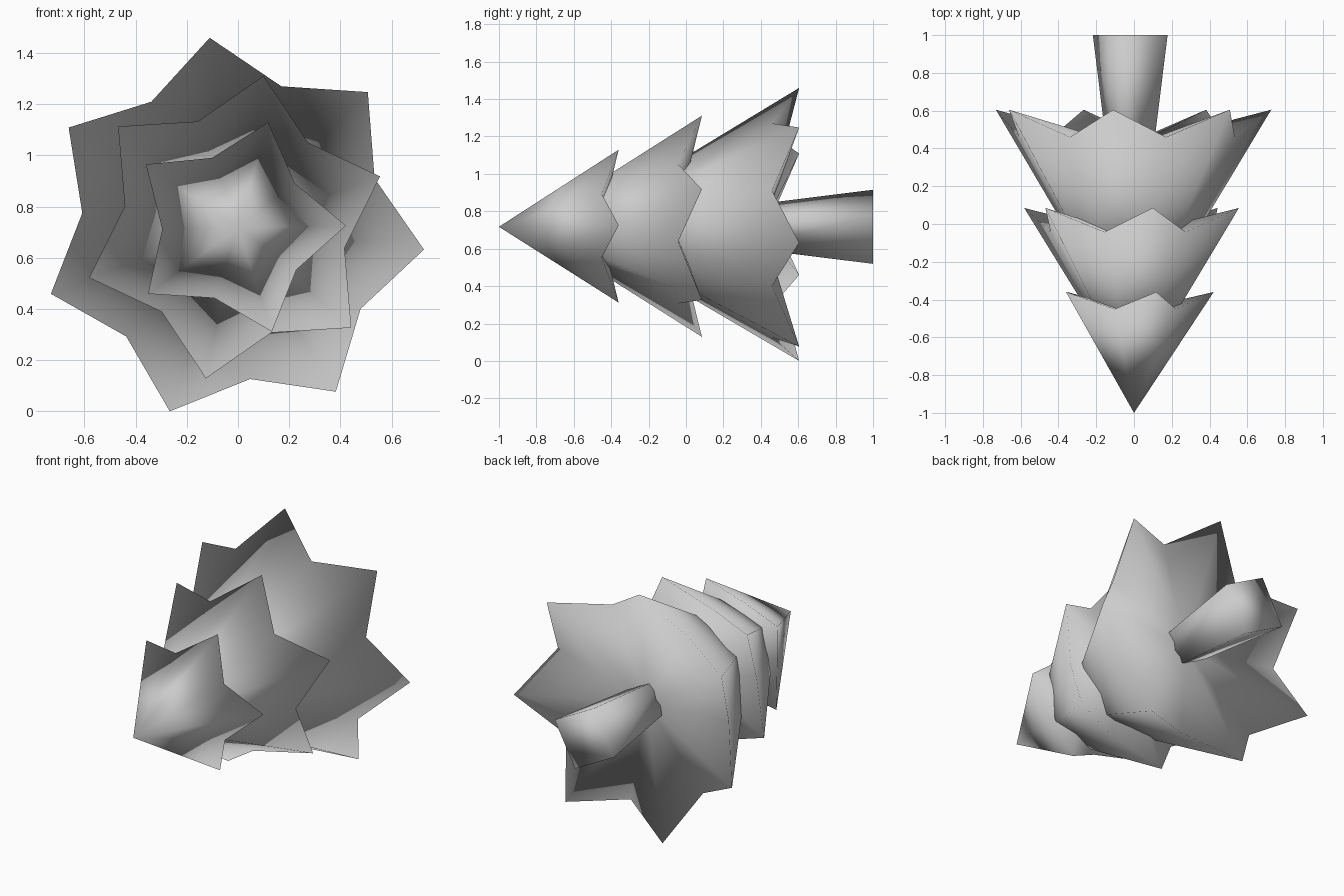
import bpy
import bmesh
from math import cos, sin, radians, pi

cube = bpy.data.objects.get("Cube")
if cube:
    bpy.data.objects.remove(cube, do_unlink=True)

# Single matte grey for the whole tree
GREY = (0.6, 0.6, 0.6, 1.0)
grey = bpy.data.materials.new("plain_grey")
grey.use_nodes = True
grey.diffuse_color = GREY
shader = grey.node_tree.nodes["Principled BSDF"]
shader.inputs["Base Color"].default_value = GREY
shader.inputs["Roughness"].default_value = 0.9


def finish(bm, name):
    """Turn a bmesh into a smooth shaded grey object."""
    bmesh.ops.recalc_face_normals(bm, faces=bm.faces)
    for face in bm.faces:
        face.smooth = True
    mesh = bpy.data.meshes.new(name)
    bm.to_mesh(mesh)
    bm.free()
    mesh.materials.append(grey)
    obj = bpy.data.objects.new(name, mesh)
    bpy.context.collection.objects.link(obj)


def ring_point(bm, cx, cz, radius, angle, y):
    return bm.verts.new((cx + radius * cos(angle), y, cz + radius * sin(angle)))


def star_tier(name, points, turn, centre, tip, outer, inner, under_y):
    """Cone lying along y with a star rim; outer and inner are (radius, y)."""
    bm = bmesh.new()
    cx, cz = centre
    rim = []
    for i in range(points * 2):
        radius, y = inner if i % 2 else outer
        rim.append(ring_point(bm, cx, cz, radius, radians(turn) + i * pi / points, y))
    apex = bm.verts.new(tip)
    under = bm.verts.new((cx, under_y, cz))
    for a, b in zip(rim, rim[1:] + rim[:1]):
        bm.faces.new((a, b, apex))
        bm.faces.new((b, a, under))
    finish(bm, name)


# Foliage, from the tip to the widest tier
star_tier("top_foliage", 5, 1, (-0.008, 0.718), (0, -1, 0.717),
          (0.43, -0.36), (0.288, -0.45), -0.46)
star_tier("middle_foliage", 6, 19.2, (-0.013, 0.72), (-0.005, -0.85, 0.718),
          (0.602, 0.085), (0.437, -0.042), -0.06)
star_tier("lower_foliage", 7, -6.1, (-0.022, 0.712), (-0.01, -0.62, 0.717),
          (0.753, 0.605), (0.59, 0.46), 0.41)

# Square trunk, widening toward its foot
bm = bmesh.new()
ends = [[ring_point(bm, -0.02, 0.717, radius, radians(17 + 90 * i), y) for i in range(4)]
        for radius, y in ((0.116, 0.3), (0.207, 1.0))]
for i in range(4):
    j = (i + 1) % 4
    bm.faces.new((ends[0][i], ends[0][j], ends[1][j], ends[1][i]))
for end in ends:
    bm.faces.new(end)
finish(bm, "trunk")
